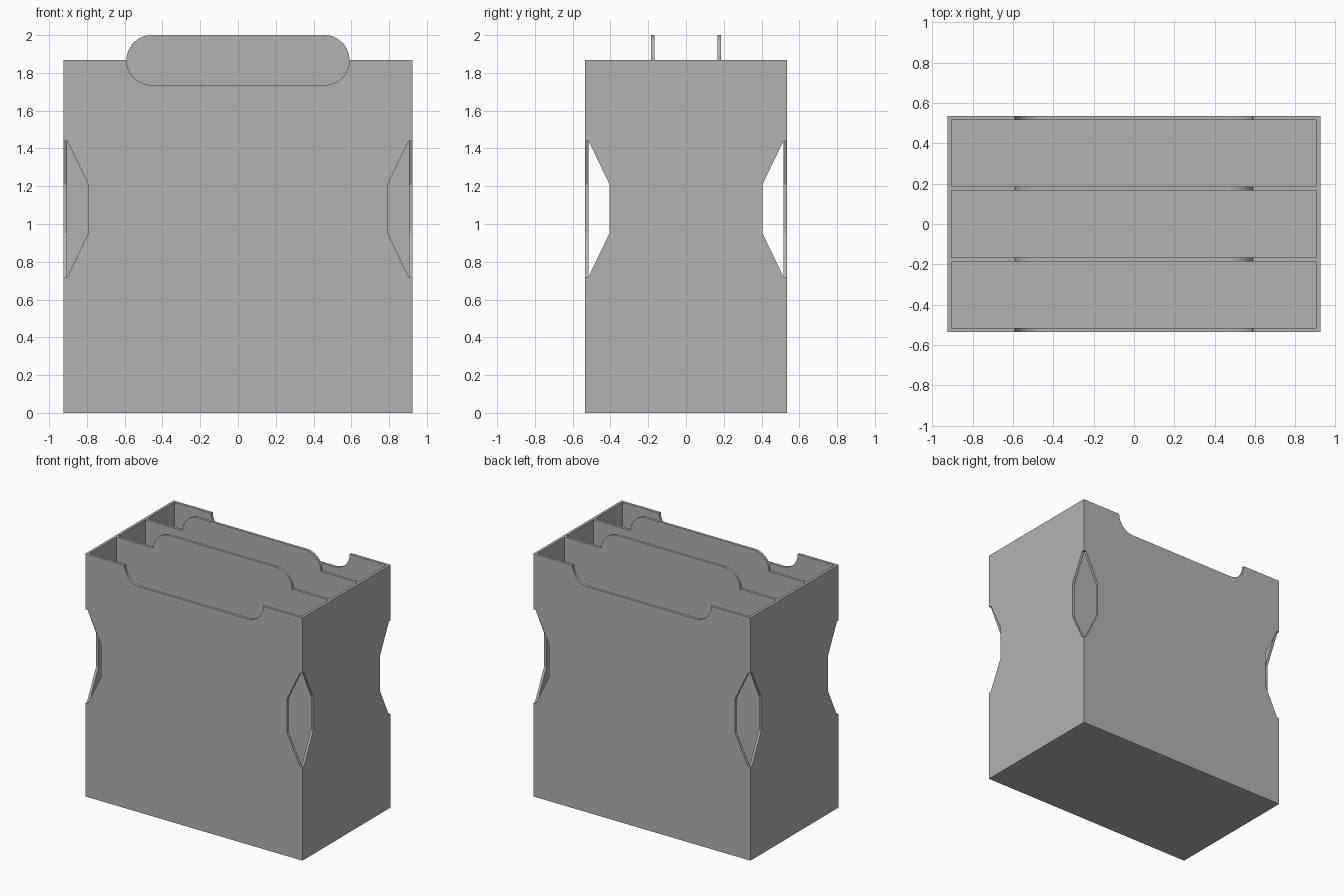
import bpy
import bmesh
import math
from mathutils import Vector

cube = bpy.data.objects.get("Cube")
if cube:
    bpy.data.objects.remove(cube, do_unlink=True)

# Overall sizes
W, D, H = 0.924, 0.536, 1.868   # half width, half depth, wall height
T = 0.02                        # board thickness
R = 0.132                       # end radius of tabs and finger notches
TAB = 0.59                      # half length of tabs and notches
CUT = 0.131                     # depth of the corner windows

grey = bpy.data.materials.new("plain grey")
grey.use_nodes = True
colour = (0.45, 0.45, 0.45, 1)
grey.diffuse_color = colour
grey.node_tree.nodes["Principled BSDF"].inputs["Base Color"].default_value = colour


def board(name, profile, start, axis):
    """Extrude an (across, height) profile by one thickness along x or y."""
    bm = bmesh.new()
    if axis == "y":
        points = [(a, start, z) for a, z in profile]
        push = Vector((0, T, 0))
    else:
        points = [(start, a, z) for a, z in profile]
        push = Vector((T, 0, 0))
    face = bm.faces.new([bm.verts.new(p) for p in points])
    moved = bmesh.ops.extrude_face_region(bm, geom=[face])["geom"]
    bmesh.ops.translate(bm, vec=push,
                        verts=[v for v in moved if isinstance(v, bmesh.types.BMVert)])
    bmesh.ops.recalc_face_normals(bm, faces=bm.faces)
    mesh = bpy.data.meshes.new(name)
    bm.to_mesh(mesh)
    bm.free()
    mesh.materials.append(grey)
    obj = bpy.data.objects.new(name, mesh)
    bpy.context.collection.objects.link(obj)
    return obj


def mirrored(half):
    """Complete a right-hand half profile, listed from bottom to top."""
    return half + [(-a, z) for a, z in reversed(half)]


def rounded_end(sign):
    """Quarter circle from the widest point inward, up (+1) or down (-1)."""
    steps = 12
    angles = [math.pi / 2 * i / steps for i in range(steps + 1)]
    return [(TAB - R + R * math.cos(t), H + sign * R * math.sin(t)) for t in angles]


def window(edge, inner):
    """Angled corner window down the side of a wall."""
    return [(edge, 0.72), (inner, 0.95), (inner, 1.21), (edge, 1.44)]


# Front and back walls: corner windows and a finger notch in the top edge
x_in = W - T
outer = mirrored([(W, 0), (W, 0.72)] + window(x_in, W - CUT)
                 + [(W, 1.44), (W, H)] + rounded_end(-1))
board("front_wall", outer, -D, "y")
board("back_wall", outer, D - T, "y")

# Side walls fit between the front and back walls
y_in = D - T
side = mirrored([(y_in, 0)] + window(y_in, D - CUT) + [(y_in, H)])
board("left_wall", side, x_in, "x")
board("right_wall", side, -W, "x")

# Two dividers with rounded pull tabs, making three equal compartments
divider = mirrored([(x_in, T), (x_in, H)] + rounded_end(1))
for name, y in (("front_divider", -0.176), ("back_divider", 0.176)):
    board(name, divider, y - T / 2, "y")

# Floor
floor = mirrored([(x_in, 0), (x_in, T)])
base = board("floor", floor, 0, "y")
for v in base.data.vertices:
    v.co.y = y_in if v.co.y > T / 2 else -y_in
